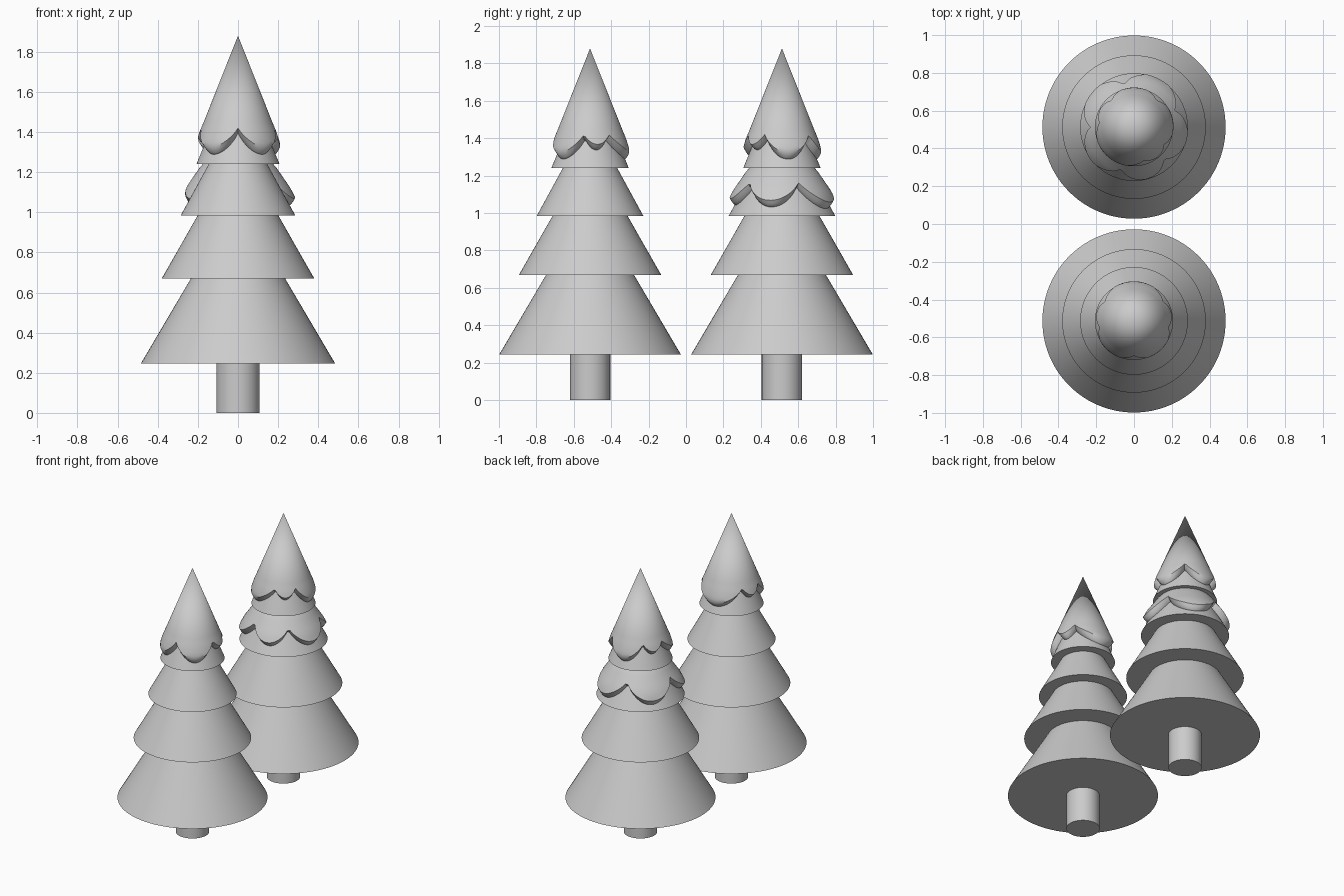
import bpy, bmesh, math

if "Cube" in bpy.data.objects:
    bpy.data.objects.remove(bpy.data.objects["Cube"])

mat = bpy.data.materials.new("light grey")
mat.diffuse_color = (0.6, 0.6, 0.6, 1)
mat.use_nodes = True
mat.node_tree.nodes["Principled BSDF"].inputs["Base Color"].default_value = mat.diffuse_color


def lathe(name, rings, y, closed_ends=True):
    """rings: list of functions angle -> (radius, z), from bottom to top."""
    n = 96
    bm = bmesh.new()
    rows = []
    for ring in rings:
        row = []
        for i in range(n):
            a = 2 * math.pi * i / n
            r, z = ring(a)
            row.append(bm.verts.new((r * math.cos(a), y + r * math.sin(a), z)))
        rows.append(row)
    for lo, hi in zip(rows, rows[1:]):
        for i in range(n):
            j = (i + 1) % n
            bm.faces.new((lo[i], lo[j], hi[j], hi[i]))
    if closed_ends:
        bm.faces.new(rows[0][::-1])
        bm.faces.new(rows[-1])
    bmesh.ops.remove_doubles(bm, verts=bm.verts, dist=1e-5)
    bmesh.ops.recalc_face_normals(bm, faces=bm.faces)
    mesh = bpy.data.meshes.new(name)
    bm.to_mesh(mesh)
    bm.free()
    mesh.materials.append(mat)
    mesh.shade_smooth()
    mesh.set_sharp_from_angle(angle=math.radians(35))
    ob = bpy.data.objects.new(name, mesh)
    bpy.context.collection.objects.link(ob)
    return ob


def frustum(name, y, z0, r0, z1, r1):
    return lathe(name, [lambda a: (r0, z0), lambda a: (r1, z1)], y)


def lerp_profile(profile, z):
    """Radius at height z; profile runs from high z to low z."""
    for (za, ra), (zb, rb) in zip(profile, profile[1:]):
        if z >= zb:
            return ra + (rb - ra) * (za - z) / (za - zb)
    return profile[-1][1]


def snow(name, y, profile, notches, depths, z_notch, turn, inner):
    """Scalloped snow shell: lobes hang between the notch angles."""
    def drop(a):
        d = (math.degrees(a) - turn - notches[0]) % 360 + notches[0]
        ends = notches[1:] + [notches[0] + 360]
        for s, e, dep in zip(notches, ends, depths):
            if d <= e:
                return dep * math.sin(math.pi * (d - s) / (e - s)) ** 0.85
        return 0

    def rim(t):
        # rounded lip from the tier surface (t=0) out to the snow edge (t=1)
        def f(a):
            dr = drop(a)
            zb = z_notch - dr
            lip = 0.025 + 0.12 * dr
            ro = lerp_profile(profile, zb + lip)
            ri = inner(zb) - 0.01
            return ri + (ro - ri) * t, zb + lip * t ** 2
        return f

    def skirt(t):
        def f(a):
            dr = drop(a)
            zl = z_notch - dr + 0.025 + 0.12 * dr
            z = zl + (profile[1][0] - zl) * t
            return lerp_profile(profile, z), z
        return f

    rings = [rim(i / 4) for i in range(4)] + [skirt(i / 6) for i in range(7)]
    top_z, top_r = profile[0]
    rings.append(lambda a: (top_r, top_z))
    return lathe(name, rings, y, closed_ends=False)


TIERS = [(0.245, 0.485, 0.69, 0.223), (0.67, 0.38, 1.0, 0.192),
         (0.985, 0.285, 1.26, 0.135), (1.24, 0.207, 1.74, 0.004)]
CAP = [(1.88, 0.0), (1.45, 0.171), (1.40, 0.192), (1.35, 0.208), (1.28, 0.212)]
SKIRT = [(1.27, 0.15), (1.22, 0.193), (1.12, 0.262), (1.07, 0.287), (1.0, 0.29)]

# trees: trunk, four tiers and a snow cap each
for label, y, turn in (("front", -0.513, 0), ("back", 0.513, 140)):
    frustum(label + "_trunk", y, 0, 0.108, 0.26, 0.108)
    for k, (z0, r0, z1, r1) in enumerate(TIERS):
        frustum(f"{label}_tier_{k + 1}", y, z0, r0, z1, r1)
    snow(label + "_snow_cap", y, CAP, [-90, -10, 33, 147, 190],
         [0.11, 0.06, 0.11, 0.06, 0.11], 1.395, turn,
         lambda z: 0.207 - 0.406 * (z - 1.24))

# lower snow band on the back tree
snow("back_snow_band", 0.513, SKIRT, [22, 103, 180, 253, 313],
     [0.12, 0.12, 0.11, 0.10, 0.11], 1.14, 0,
     lambda z: 0.285 - 0.545 * (z - 0.985))
